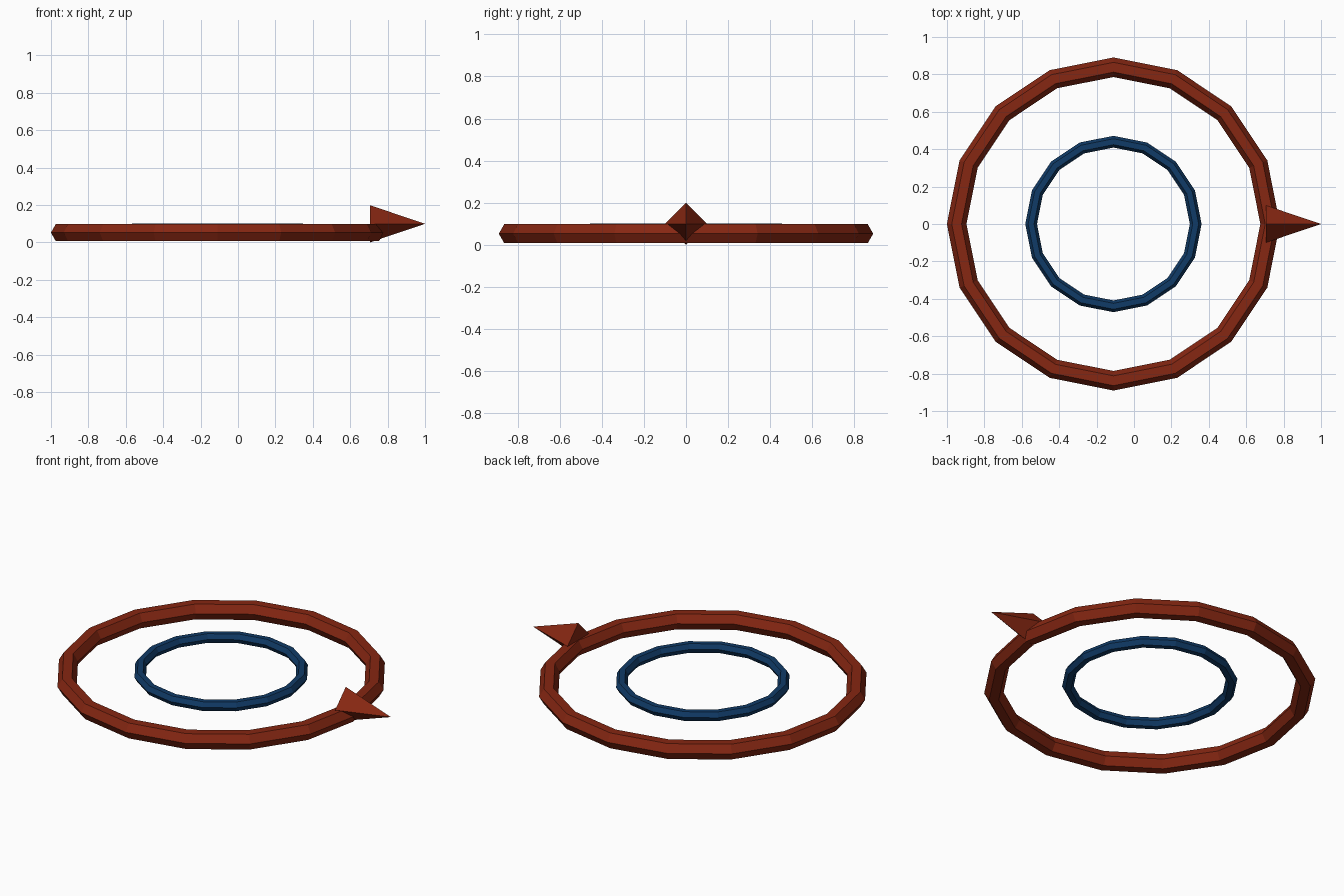
import bpy
import math

if "Cube" in bpy.data.objects:
    bpy.data.objects.remove(bpy.data.objects["Cube"])

CX = -0.11  # shared centre of both rings


def material(name, rgb):
    m = bpy.data.materials.new(name)
    m.diffuse_color = (*rgb, 1.0)
    m.use_nodes = True
    m.node_tree.nodes["Principled BSDF"].inputs["Base Color"].default_value = m.diffuse_color
    return m


rust = material("rust red", (0.24, 0.020, 0.006))
navy = material("navy blue", (0.005, 0.043, 0.135))


def finish(name, mat):
    ob = bpy.context.object
    ob.name = name
    ob.data.materials.append(mat)
    bpy.ops.object.shade_flat()


def ring(name, radius, tube, z, mat):
    # 16-sided ring with a hexagonal tube
    bpy.ops.mesh.primitive_torus_add(
        major_segments=16, minor_segments=6,
        major_radius=radius, minor_radius=tube, location=(CX, 0, z))
    finish(name, mat)


# Flat rings
ring("outer_ring", 0.838, 0.0523, 0.0525, rust)
ring("inner_ring", 0.44, 0.0314, 0.0735, navy)

# Four-sided pointer straddling the outer ring, tip towards +x
bpy.ops.mesh.primitive_cone_add(
    vertices=4, radius1=0.0995, radius2=0, depth=0.295,
    location=(0.8525, 0, 0.0995), rotation=(0, math.pi / 2, 0))
finish("pointer", rust)
